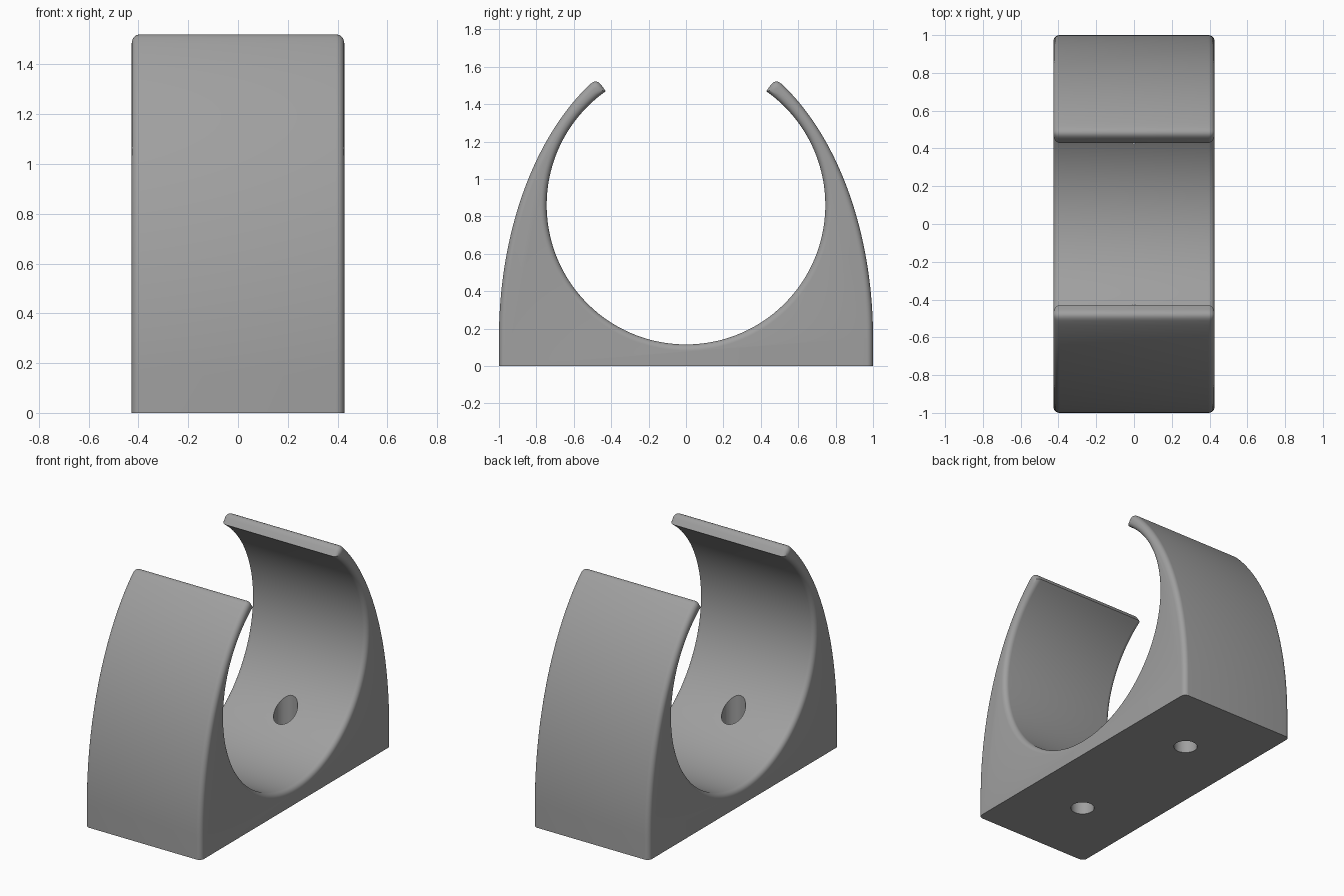
import bpy, bmesh, math
from mathutils import Vector

if "Cube" in bpy.data.objects:
    bpy.data.objects.remove(bpy.data.objects["Cube"])

HALF_W = 0.427            # half width along x
FILLET = 0.033            # rounding of the side edges
BORE_R, BORE_Z = 0.745, 0.86
OUT_B, OUT_Z = 1.58, 0.15  # elliptical outer flank: height and centre (half depth is 1)
TIP = math.atan2(0.61, 0.43)


def flank(a, d):
    """Point on the outer ellipse, moved inward by d."""
    n = Vector((OUT_B * math.cos(a), math.sin(a))).normalized()
    return Vector((math.cos(a), OUT_Z + OUT_B * math.sin(a))) - n * d


def half_profile(d):
    """Right half of the clip outline in (y, z), shrunk by d everywhere but the base."""
    u = Vector((math.cos(TIP), math.sin(TIP)))
    side = Vector((-u.y, u.x))
    base = Vector((0, BORE_Z)) - side * d
    inner = base + u * math.sqrt((BORE_R + d) ** 2 - d * d)
    # where the flank meets the tip line
    lo, hi = 0.3, 1.5
    for _ in range(40):
        mid = (lo + hi) / 2
        if (flank(mid, d) - base).dot(side) < 0:
            lo = mid
        else:
            hi = mid
    outer = flank(lo, d)
    k = 0.55 * (outer - inner).length
    end = lo
    while (flank(end, d) - outer).length < k:
        end -= 0.001
    pts = [Vector((1 - d, 0))]
    pts += [flank(end * i / 36, d) for i in range(37)]
    # rounded tip
    p0, p2 = pts[-1].copy(), outer + (inner - outer).normalized() * k
    for i in range(1, 7):
        t = i / 6
        pts.append(p0 * (1 - t) ** 2 + outer * 2 * t * (1 - t) + p2 * t * t)
    # bore
    start = math.atan2(inner.y - BORE_Z, inner.x)
    for i in range(57):
        a = start + (-math.pi / 2 - start) * i / 56
        pts.append(Vector((0, BORE_Z)) + (BORE_R + d) * Vector((math.cos(a), math.sin(a))))
    return pts


def outline(d):
    right = half_profile(d)
    return right + [Vector((-p.x, p.y)) for p in reversed(right[:-1])]


# clip body: outlines lofted across the width, shrinking at the rounded sides
steps = [math.pi / 2 * i / 6 for i in range(7)]
side = [(HALF_W - FILLET + FILLET * math.cos(a), FILLET * (1 - math.sin(a))) for a in steps]
sections = [(-x, d) for x, d in side] + [(x, d) for x, d in reversed(side)]
bm = bmesh.new()
rings = [[bm.verts.new((x, p.x, p.y)) for p in outline(d)] for x, d in sections]
n = len(rings[0])
for r0, r1 in zip(rings, rings[1:]):
    for i in range(n):
        j = (i + 1) % n
        bm.faces.new((r0[i], r0[j], r1[j], r1[i]))
caps = [bm.faces.new(rings[0]), bm.faces.new(rings[-1])]
bmesh.ops.recalc_face_normals(bm, faces=bm.faces)
bmesh.ops.triangulate(bm, faces=caps, ngon_method='EAR_CLIP')
mesh = bpy.data.meshes.new("pipe_clip")
bm.to_mesh(mesh)
bm.free()
clip = bpy.data.objects.new("pipe_clip", mesh)
bpy.context.collection.objects.link(clip)

grey = bpy.data.materials.new("mid grey")
grey.diffuse_color = (0.35, 0.35, 0.35, 1)
grey.use_nodes = True
grey.node_tree.nodes["Principled BSDF"].inputs["Base Color"].default_value = grey.diffuse_color
mesh.materials.append(grey)

# two vertical screw holes
for name, y in (("front_hole_cutter", -0.5), ("back_hole_cutter", 0.5)):
    bpy.ops.mesh.primitive_cylinder_add(vertices=40, radius=0.073, depth=0.8, location=(0, y, 0.2))
    cutter = bpy.context.object
    cutter.name = name
    cutter.data.materials.append(grey)
    cutter.hide_render = True
    cut = clip.modifiers.new(name, 'BOOLEAN')
    cut.operation, cut.solver, cut.object = 'DIFFERENCE', 'EXACT', cutter

# apply the holes, remove the cutters and smooth the shading
bpy.ops.object.select_all(action='DESELECT')
clip.select_set(True)
bpy.context.view_layer.objects.active = clip
for m in list(clip.modifiers):
    cutter = m.object
    bpy.ops.object.modifier_apply(modifier=m.name)
    bpy.data.objects.remove(cutter)
bpy.ops.object.shade_smooth_by_angle(angle=math.radians(35))
